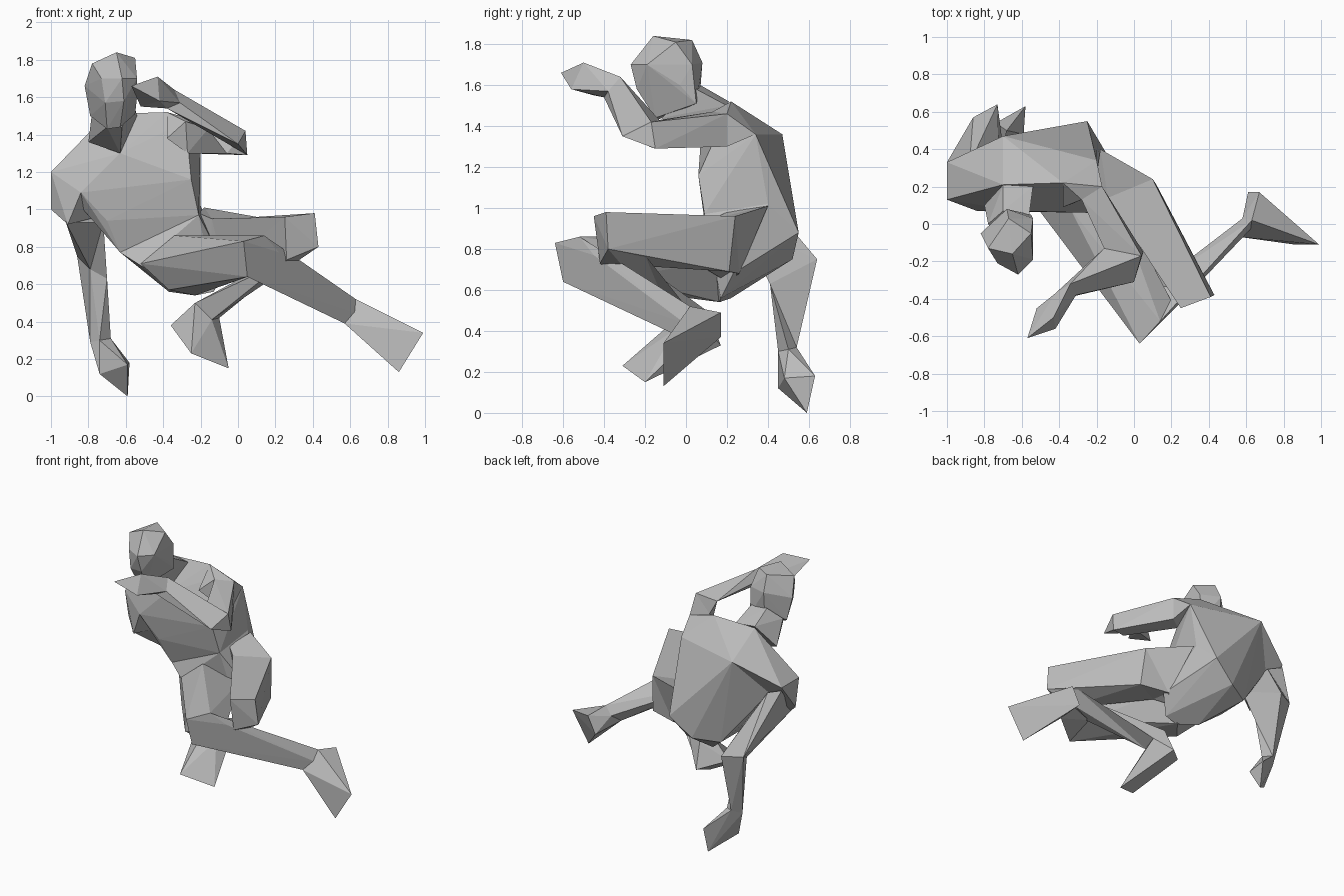
import bpy
import bmesh
from mathutils import Vector

cube = bpy.data.objects.get("Cube")
if cube:
    bpy.data.objects.remove(cube, do_unlink=True)

# One plain clay colour for the whole figure
clay = bpy.data.materials.new("clay_grey")
clay.use_nodes = True
tone = (0.5, 0.5, 0.5, 1.0)
clay.diffuse_color = tone
for node in clay.node_tree.nodes:
    if node.type == "BSDF_PRINCIPLED":
        node.inputs["Base Color"].default_value = tone


def finish(name, bm):
    """Turn a bmesh into a flat-shaded object."""
    bmesh.ops.recalc_face_normals(bm, faces=bm.faces[:])
    mesh = bpy.data.meshes.new(name)
    bm.to_mesh(mesh)
    bm.free()
    mesh.materials.append(clay)
    obj = bpy.data.objects.new(name, mesh)
    bpy.context.scene.collection.objects.link(obj)
    return obj


def hull(name, *groups):
    """Faceted block wrapped tightly around groups of corner points."""
    bm = bmesh.new()
    for group in groups:
        for point in group:
            bm.verts.new(point)
    result = bmesh.ops.convex_hull(bm, input=bm.verts[:])
    loose = set(result["geom_interior"]) | set(result["geom_unused"])
    loose = [v for v in loose if isinstance(v, bmesh.types.BMVert)]
    bmesh.ops.delete(bm, geom=loose, context="VERTS")
    return finish(name, bm)


def aligned(ring, previous):
    """Rotate or reverse a ring so that its corners follow the previous ring."""
    def centred(points):
        middle = sum(points, Vector()) / len(points)
        return [p - middle for p in points]

    def twist(candidate):
        pairs = zip(centred(candidate), centred(previous))
        return sum((a - b).length_squared for a, b in pairs)

    options = []
    for order in (ring, ring[::-1]):
        options += [order[i:] + order[:i] for i in range(len(order))]
    return min(options, key=twist)


def limb(name, *rings):
    """Four-sided tube through a chain of joint rings, closed at both ends."""
    bm = bmesh.new()
    chain = []
    for ring in rings:
        points = [Vector(p) for p in ring]
        chain.append(aligned(points, chain[-1]) if chain else points)
    loops = [[bm.verts.new(p) for p in ring] for ring in chain]
    for low, high in zip(loops, loops[1:]):
        for i in range(len(low)):
            j = (i + 1) % len(low)
            bm.faces.new((low[i], low[j], high[j], high[i]))
    bm.faces.new(loops[0])
    bm.faces.new(loops[-1])
    bmesh.ops.triangulate(bm, faces=bm.faces[:])
    return finish(name, bm)


# Head, bowed forward
crown = [(-.65, -.16, 1.84), (-.67, .03, 1.82), (-.55, -.05, 1.81), (-.78, -.13, 1.78)]
brow = [(-.73, -.21, 1.70), (-.62, -.27, 1.70), (-.54, -.19, 1.70),
        (-.82, -.05, 1.66), (-.54, .03, 1.70), (-.68, .08, 1.71)]
jaw = [(-.71, -.22, 1.57), (-.61, -.24, 1.58), (-.79, -.03, 1.50),
       (-.54, -.03, 1.60), (-.55, .05, 1.51), (-.68, .07, 1.58)]
chin = [(-.70, -.14, 1.43), (-.63, -.15, 1.44)]
hull("head", crown, brow, jaw, chin)

# Neck, from the back of the skull into the shoulders
nape = [(-.56, .05, 1.58), (-.70, .07, 1.60), (-.78, .00, 1.52),
        (-.70, -.12, 1.44), (-.62, -.12, 1.44)]
neck_base = [(-.80, .10, 1.36), (-.63, .06, 1.30), (-.54, .20, 1.50), (-.70, .21, 1.52)]
hull("neck", nape, neck_base)

# Torso, leaning toward the supporting arm
waist_back = [(-.58, .43, .73), (-.41, .52, .75), (-.25, .55, .88)]
waist_front = [(-.63, .14, .77), (-.21, .09, .97), (-.20, .40, 1.02)]
spine_top = [(-.70, .47, 1.36), (-.70, .21, 1.51)]
flank = [(-.88, .30, 1.12), (-.84, .07, 1.09)]
shoulders = [(-.38, .22, 1.52), (-.28, .20, 1.47), (-.20, .34, 1.36), (-1.0, .13, 1.20)]
ribs = [(-.70, .09, .94), (-.25, .06, 1.16), (-.63, .07, 1.30)]
hull("torso", spine_top, shoulders, flank, ribs, waist_front, waist_back)

# Pelvis
seat = [(-.52, .09, .70), (-.37, .22, .56), (-.23, .16, .54),
        (-.13, .17, .56), (-.06, .23, .68)]
hull("pelvis", waist_front, waist_back, seat)

# Left arm, lifted across the chest toward the face
arm_root = [(-.28, .13, 1.47), (-.27, .13, 1.30), (-.17, .20, 1.46), (-.17, .20, 1.30)]
elbow = [(-.16, -.13, 1.43), (.04, -.17, 1.42), (.05, -.15, 1.29)]
wrist = [(-.34, -.32, 1.64), (-.31, -.38, 1.57), (-.38, -.40, 1.54), (-.42, -.37, 1.60)]
hull("left_shoulder", arm_root,
     [(-.38, .09, 1.38), (-.38, .22, 1.52), (-.20, .34, 1.36)])
hull("left_upper_arm", arm_root, elbow, [(-.06, -.18, 1.30)])
hull("left_forearm", elbow, [(.00, -.31, 1.35)], wrist)
hull("left_hand", wrist,
     [(-.57, -.61, 1.66), (-.43, -.50, 1.71), (-.42, -.56, 1.58), (-.52, -.45, 1.55)])

# Right arm, propped on the ground behind
wrist = [(-.79, .48, .29), (-.74, .54, .32), (-.68, .50, .31), (-.74, .45, .30)]
limb("right_arm",
     [(-.92, .10, .93), (-.72, .25, .93), (-.88, .32, 1.13), (-1.0, .33, 1.18)],
     [(-.79, .43, .68), (-.70, .41, .63), (-.73, .64, .75), (-.86, .57, .75)],
     wrist)
hull("right_shoulder", spine_top, flank,
     [(-1.0, .13, 1.20), (-1.0, .33, 1.20), (-1.0, .17, 1.00),
      (-.91, .10, .92), (-.75, .22, .96)])
hull("right_hand", wrist,
     [(-.74, .45, .12), (-.59, .59, .00), (-.58, .63, .18), (-.59, .48, .17)])

# Right leg, knee forward and shin swept sideways
hip = [(-.52, .09, .71), (-.34, .08, .86), (-.12, .20, .75),
       (-.37, .00, .57), (-.23, .17, .54)]
knee = [(.03, -.64, .83), (.14, -.52, .86), (.22, -.45, .77),
        (.11, -.33, .66), (.05, -.60, .64)]
ankle = [(.57, -.07, .39), (.64, -.01, .44), (.63, .02, .52), (.58, .03, .46)]
hull("right_thigh", hip, knee)
hull("right_shin", knee, ankle)
hull("right_foot", ankle,
     [(.61, .17, .37), (.67, .17, .49), (.99, -.11, .34), (.86, -.11, .13)])

# Left leg, thigh raised and shin folded beneath
ankle = [(-.23, .00, .50), (-.14, -.05, .41), (-.10, .08, .42), (-.18, .10, .50)]
limb("left_thigh",
     [(-.21, .20, .98), (-.18, .40, 1.01), (-.08, .26, .68), (-.15, .20, .64)],
     [(-.14, .14, .95), (.10, .24, .96), (.12, .21, .69), (-.08, .10, .70)],
     [(.25, -.45, .96), (.41, -.39, .98), (.43, -.38, .80), (.26, -.42, .73)])
limb("left_shin",
     [(.26, -.42, .73), (.43, -.38, .80), (.33, -.20, .77), (.20, -.22, .73)],
     ankle)
hull("left_foot", ankle,
     [(-.36, .02, .38), (-.20, .17, .33), (-.25, -.31, .23), (-.05, -.20, .15)])
